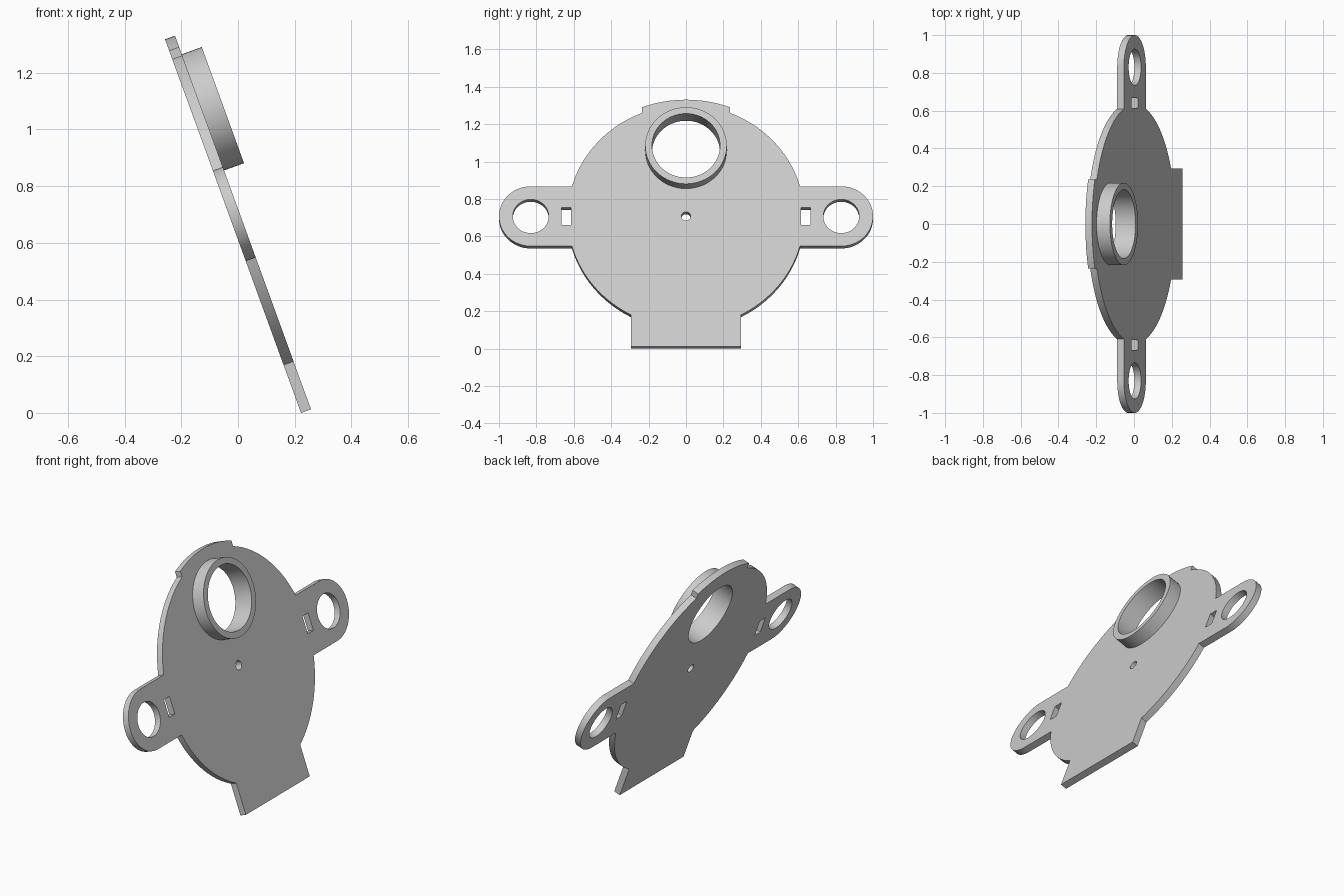
import bpy
import bmesh
from math import sin, cos, asin, acos, pi, radians, sqrt
from mathutils import Matrix

cube = bpy.data.objects.get("Cube")
if cube:
    bpy.data.objects.remove(cube)

# Single material
grey = bpy.data.materials.new("light grey")
grey.use_nodes = True
colour = (0.6, 0.6, 0.6, 1)
grey.diffuse_color = colour
grey.node_tree.nodes["Principled BSDF"].inputs["Base Color"].default_value = colour

# Main dimensions, measured in the plane of the leaning plate
TILT = radians(20)
THICK = 0.0375
DISC_R, TAB_R = 0.633, 0.663
ARM_X, ARM_R = 0.83, 0.17
FOOT_X, FOOT_Y = 0.295, -0.74
TAB_X = 0.235
RING_Y, RING_OUT, RING_IN, RING_H = 0.375, 0.218, 0.182, 0.075

# Plate frame: local x runs along world y, local z is the plate normal
s, c = sin(TILT), cos(TILT)
FRAME = Matrix(((0, -s, c, 0.0045),
                (1, 0, 0, 0),
                (0, c, s, 0.708),
                (0, 0, 0, 1)))


def arc(x, y, r, start, end, n):
    return [(x + r * cos(start + (end - start) * i / n),
             y + r * sin(start + (end - start) * i / n)) for i in range(n + 1)]


def circle(x, y, r, n=64):
    return arc(x, y, r, 0, 2 * pi, n)[:-1]


def slab(name, loops, low, high):
    """Filled outline with holes, extruded from low to high along the normal."""
    curve = bpy.data.curves.new(name, 'CURVE')
    curve.dimensions = '2D'
    curve.fill_mode = 'BOTH'
    curve.extrude = (high - low) / 2
    for loop in loops:
        spline = curve.splines.new('POLY')
        spline.points.add(len(loop) - 1)
        for point, (x, y) in zip(spline.points, loop):
            point.co = (x, y, 0, 1)
        spline.use_cyclic_u = True
    obj = bpy.data.objects.new(name, curve)
    bpy.context.collection.objects.link(obj)
    bpy.ops.object.select_all(action='DESELECT')
    obj.select_set(True)
    bpy.context.view_layer.objects.active = obj
    bpy.ops.object.convert(target='MESH')
    obj = bpy.context.view_layer.objects.active
    bm = bmesh.new()
    bm.from_mesh(obj.data)
    bmesh.ops.remove_doubles(bm, verts=bm.verts, dist=1e-5)
    bmesh.ops.recalc_face_normals(bm, faces=bm.faces)
    bmesh.ops.transform(bm, matrix=FRAME @ Matrix.Translation((0, 0, (low + high) / 2)),
                        verts=bm.verts)
    bm.to_mesh(obj.data)
    bm.free()
    obj.data.materials.clear()
    obj.data.materials.append(grey)
    bpy.ops.object.shade_smooth_by_angle(angle=radians(30))
    return obj


# Plate outline: foot, disc, rounded arm, disc, raised top tab, then mirrored
arm_angle = asin(ARM_R / DISC_R)
half = [(FOOT_X, FOOT_Y)]
half += arc(0, 0, DISC_R, -acos(FOOT_X / DISC_R), -arm_angle, 24)
half += arc(ARM_X, 0, ARM_R, -pi / 2, pi / 2, 32)
half += arc(0, 0, DISC_R, arm_angle, acos(TAB_X / DISC_R), 24)
half += arc(0, 0, TAB_R, acos(TAB_X / TAB_R), pi / 2, 10)
outline = half + [(-x, y) for x, y in reversed(half) if x > 1e-5]

# Holes: ring opening, centre pin hole, arm eyes and slots
holes = [circle(0, RING_Y, RING_IN), circle(0, 0, 0.025, 24)]
for side in (-1, 1):
    holes.append(circle(side * ARM_X, 0, 0.096, 48))
    holes.append([(side * 0.64 + dx * 0.026, dy * 0.05)
                  for dx, dy in ((-1, -1), (1, -1), (1, 1), (-1, 1))])

slab("plate", [outline] + holes, -THICK, 0)

# Raised collar around the large opening
slab("collar_ring", [circle(0, RING_Y, RING_OUT), circle(0, RING_Y, RING_IN)], 0, RING_H)
